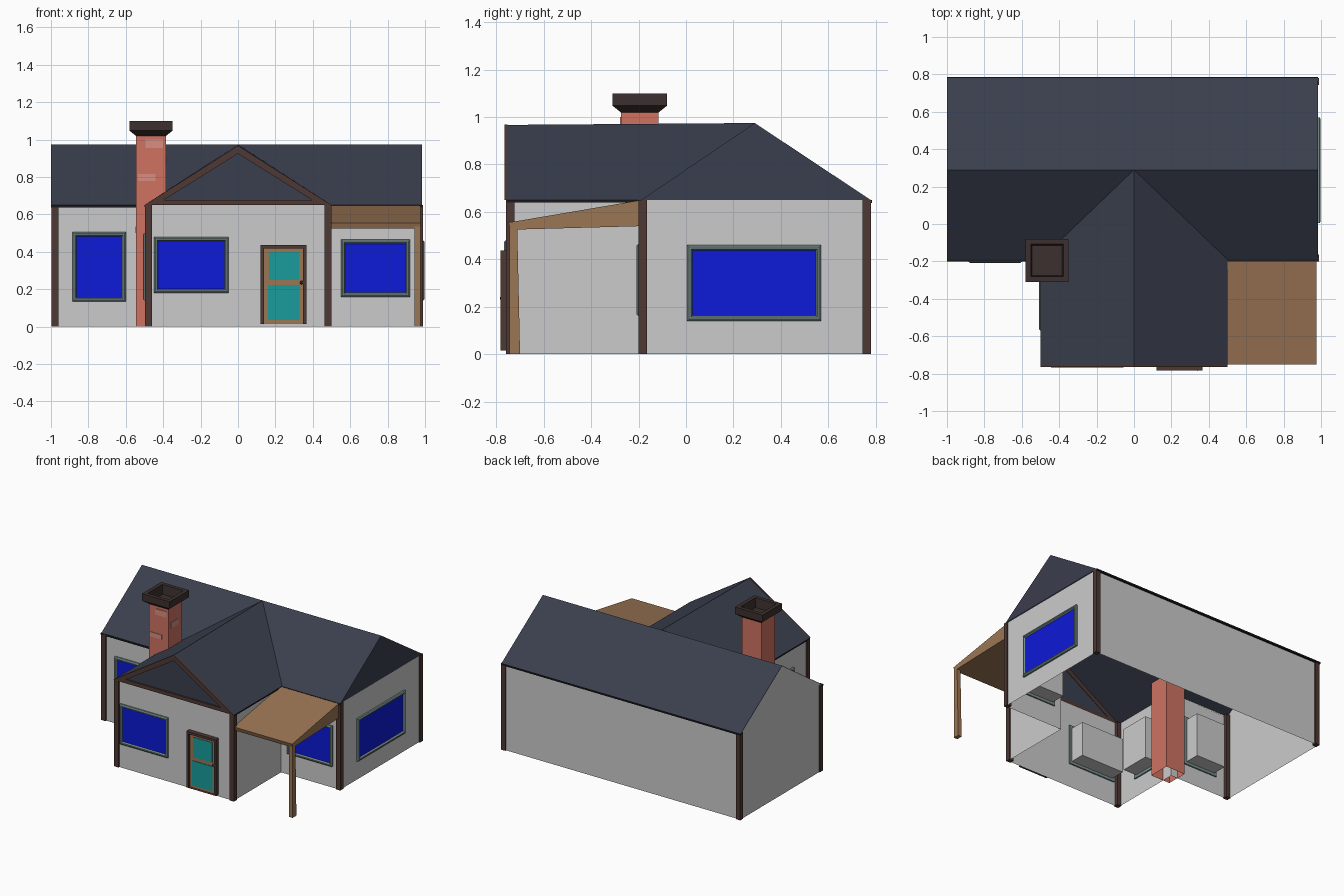
import bpy, bmesh

if "Cube" in bpy.data.objects:
    bpy.data.objects.remove(bpy.data.objects["Cube"])

def mat(name, r, g, b):
    m = bpy.data.materials.new(name)
    m.diffuse_color = (r, g, b, 1)
    m.use_nodes = True
    m.node_tree.nodes["Principled BSDF"].inputs["Base Color"].default_value = m.diffuse_color
    return m

ROOF = mat("slate", 0.042, 0.049, 0.075)
TRIM = mat("dark_wood", 0.075, 0.04, 0.034)
EDGE = mat("eave_black", 0.012, 0.011, 0.013)
CAPM = mat("cap_stone", 0.045, 0.03, 0.028)
BRICK = mat("brick", 0.62, 0.17, 0.12)
PALE = mat("pale_brick", 0.68, 0.27, 0.22)
FRAME = mat("window_frame", 0.19, 0.27, 0.27)
BLUE = mat("blue_glass", 0.004, 0.01, 0.68)
TEAL = mat("teal_panel", 0.01, 0.33, 0.33)
WOOD = mat("tan_wood", 0.33, 0.18, 0.09)

def mesh(name, verts, faces, m=None, fix=False):
    me = bpy.data.meshes.new(name)
    me.from_pydata(verts, [], faces)
    if fix:
        bm = bmesh.new()
        bm.from_mesh(me)
        bmesh.ops.recalc_face_normals(bm, faces=bm.faces)
        bm.to_mesh(me)
        bm.free()
    ob = bpy.data.objects.new(name, me)
    bpy.context.collection.objects.link(ob)
    if m:
        me.materials.append(m)
    return ob

CUBE = [(0, 1, 3, 2), (4, 6, 7, 5), (0, 4, 5, 1), (2, 3, 7, 6), (0, 2, 6, 4), (1, 5, 7, 3)]

def box(name, x, y, z, m=None):
    return mesh(name, [(a, b, c) for a in x for b in y for c in z], CUBE, m, True)

def loft(name, rings, m, cap_ends=True):
    """Join equal closed rings of points with quads."""
    n = len(rings[0])
    faces = [(k * n + i, k * n + (i + 1) % n, (k + 1) * n + (i + 1) % n, (k + 1) * n + i)
             for k in range(len(rings) - 1) for i in range(n)]
    if cap_ends:
        faces += [tuple(range(n)), tuple(range((len(rings) - 1) * n, len(rings) * n))]
    return mesh(name, [p for r in rings for p in r], faces, m, True)

def rect(x0, x1, y0, y1, z):
    return [(x0, y0, z), (x1, y0, z), (x1, y1, z), (x0, y1, z)]

L, R = -0.99, 0.98          # main block ends
YF, YM, YB = -0.75, -0.19, 0.77   # wing front, main front, back
YR, E, P = 0.29, 0.65, 0.975      # ridge line, eave and peak heights
W = 0.49                    # wing half width

# Walls: open T-shaped shell without floor or ceiling
plan = [(L, YM), (-W, YM), (-W, YF), (W, YF), (W, YM), (R, YM), (R, YB), (L, YB)]
loft("walls", [[(x, y, z) for x, y in plan] for z in (0, E)], None, False)
mesh("left_gable", [(L, YB, E), (L, YM, E), (L, YR, P)], [(0, 1, 2)])

# Roof: cross-gabled, meeting in valleys
Wr, Yf = 0.5, -0.755
rv = [(-1, YM, E), (-Wr, YM, E), (0, YR, P), (-1, YR, P), (Wr, YM, E), (R + .005, YM, E),
      (R + .005, YR, P), (-1, YB + .01, E), (R + .005, YB + .01, E),
      (-Wr, Yf, E), (0, Yf, 0.967), (Wr, Yf, E)]
mesh("roof", rv, [(0, 1, 2, 3), (4, 5, 6, 2), (3, 2, 6, 8, 7), (9, 10, 2, 1), (10, 11, 4, 2),
                  (5, 8, 6), (9, 11, 10)], ROOF)

# Triangular trim on the front gable
outer = [(-.5, E), (.5, E), (0, .968)]
inner = [(-.395, E + .028), (.395, E + .028), (0, .925)]
tri = [[(x, y, z) for x, z in t] for t, y in
       ((outer, -.752), (outer, -.765), (inner, -.765), (inner, -.752), (outer, -.752))]
loft("gable_trim", tri, TRIM, False)

# Eave edges
box("back_eave", (-1, R + .005), (YB, YB + .015), (E - .012, E), EDGE)
box("front_eave_left", (-1, -W), (YM - .01, YM), (E - .012, E), EDGE)
box("front_eave_right", (W, R + .005), (YM - .01, YM), (E - .012, E), EDGE)
for s in (-1, 1):
    box("wing_eave", (s * W, s * Wr), (Yf, YM), (E - .01, E), EDGE)

# Corner posts
for x, y in ((L, YM), (R, YM), (L, YB), (R, YB), (-W, YF), (W, YF)):
    cx = x + (.012 if x < 0 else -.009)
    cy = y + (.008 if y < 0 else -.008)
    box("corner_post", (cx - .018, cx + .018), (cy - .018, cy + .018), (0, E), TRIM)

# Windows: frame, pane and an inward recess box, placed on a chosen wall
def window(name, side, wall, u0, u1, z0, z1):
    def put(u, w, z):
        return {"front": (u, wall - w, z), "right": (wall + w, u, z), "left": (wall - w, u, z)}[side]

    def ring(d, w):
        return [put(u, w, z) for u, z in ((u0 + d, z0 + d), (u1 - d, z0 + d), (u1 - d, z1 - d), (u0 + d, z1 - d))]
    loft(name + "_frame", [ring(0, -.01), ring(0, .012), ring(.008, .018), ring(.016, .018),
                           ring(.022, .008), ring(.022, -.01), ring(0, -.01)], FRAME, False)
    mesh(name + "_pane", ring(.02, .007), [(0, 1, 2, 3)], BLUE)
    v = ring(.02, 0) + ring(.02, -.12)
    mesh(name + "_recess", v, [(4, 5, 6, 7)] + [(i, (i + 1) % 4, (i + 1) % 4 + 4, i + 4) for i in range(4)])

window("front_left_window", "front", YM, -.885, -.6, .135, .505)
window("wing_front_window", "front", YF, -.45, -.05, .18, .48)
window("front_right_window", "front", YM, .55, .92, .16, .465)
window("right_window", "right", R, .005, .57, .14, .46)
window("wing_left_window", "left", -W, -.57, -.3, .14, .5)

# Door with frame, two panels and a knob
dr = [[(x, y, z) for x, z in ((.12 + d, .015), (.365 - d, .015), (.365 - d, .437 - d), (.12 + d, .437 - d))]
      for d, y in ((0, YF), (0, -.783), (.018, -.783), (.018, YF))]
loft("door_frame", dr, TRIM, False)
box("door", (.137, .348), (-.768, YF), (.018, .42), WOOD)
box("door_upper_panel", (.165, .325), (-.772, -.76), (.25, .4), TEAL)
box("door_lower_panel", (.16, .328), (-.772, -.76), (.037, .222), TEAL)
bm = bmesh.new()
bmesh.ops.create_uvsphere(bm, u_segments=8, v_segments=6, radius=.01)
knob = mesh("door_knob", [], [], TRIM)
bm.to_mesh(knob.data)
bm.free()
knob.location = (.34, -.775, .236)

# Chimney: brick shaft, flared hollow cap, a few pale bricks
def sq(d, z):
    return rect(-.465 - d, -.465 + d, -.195 - d, -.195 + d, z)
loft("chimney", [sq(.08, 0), sq(.08, 1.03)], BRICK, False)
loft("chimney_cap", [sq(.08, 1.02), sq(.115, 1.048), sq(.115, 1.1), sq(.087, 1.1), sq(.08, 1.03)], CAPM)
for x0, x1, z0, z1 in ((-.495, -.4, .955, 1.0), (-.535, -.44, .78, .815)):
    box("pale_brick", (x0, x1), (-.279, -.27), (z0, z1), PALE)
box("pale_brick_side", (-.39, -.381), (-.25, -.16), (.87, .91), PALE)
box("pale_brick_left", (-.549, -.54), (-.25, -.16), (.5, .535), PALE)

# Porch: sloping wedge roof on one post
prof = [(YM, E), (YF, .555), (YF + .01, .525), (YM, .54)]
loft("porch_roof", [[(x, y, z) for y, z in prof] for x in (W, .975)], WOOD)
loft("porch_post", [rect(.945, .975, -.745, -.7, 0), rect(.945, .975, -.745, -.712, .535)], WOOD)
